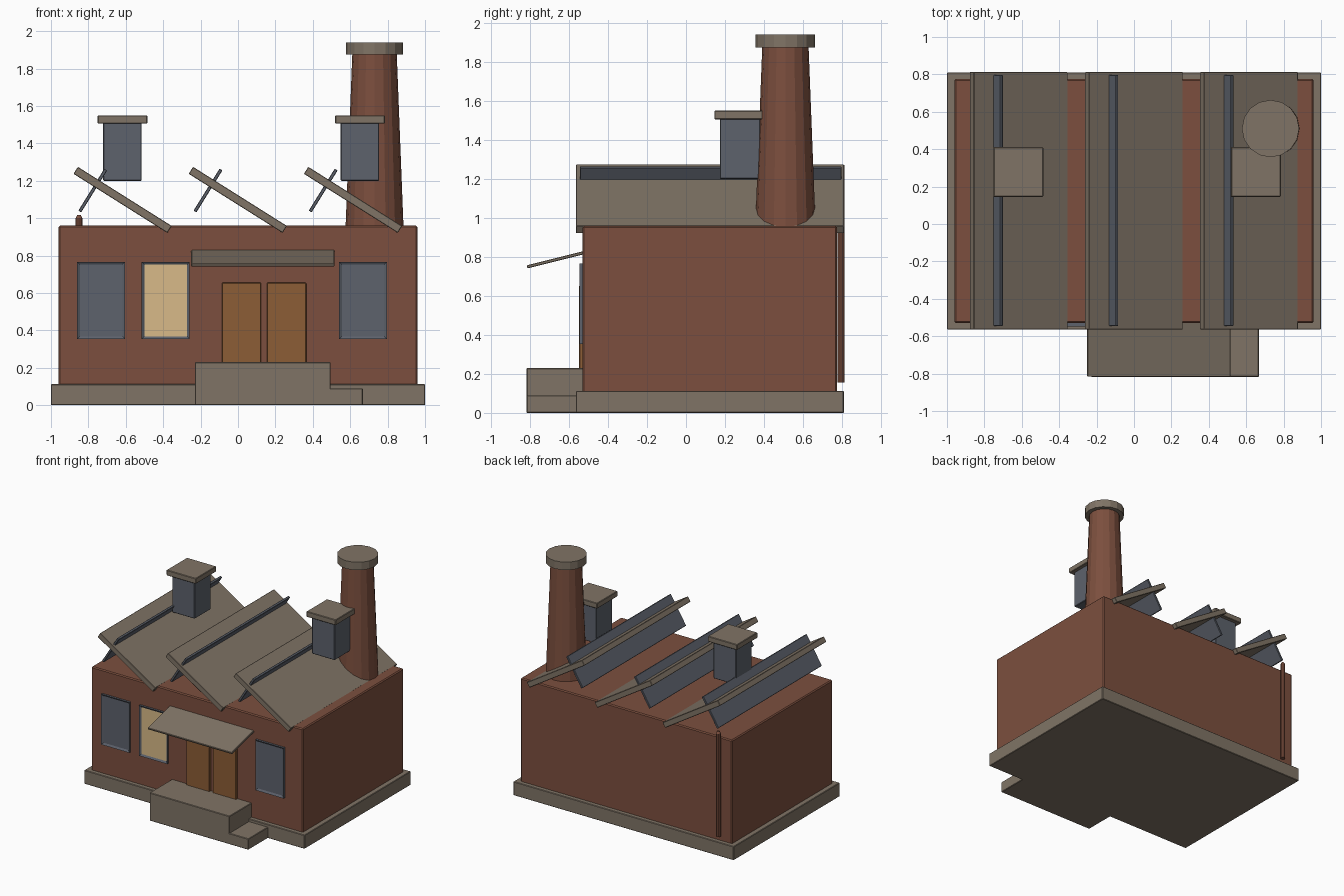
import bpy, bmesh, math
from mathutils import Vector

cube = bpy.data.objects.get("Cube")
if cube:
    bpy.data.objects.remove(cube, do_unlink=True)


def material(name, rgb):
    linear = [((c / 255 + 0.055) / 1.055) ** 2.4 for c in rgb] + [1]
    m = bpy.data.materials.new(name)
    m.use_nodes = True
    m.diffuse_color = linear
    bsdf = next(n for n in m.node_tree.nodes if n.type == 'BSDF_PRINCIPLED')
    bsdf.inputs["Base Color"].default_value = linear
    return m


BRICK = material("brick red", (124, 79, 62))
CONCRETE = material("warm concrete", (128, 116, 102))
SLATE = material("slate metal", (93, 98, 108))
LIT = material("lit glass", (216, 186, 136))
WOOD = material("door wood", (140, 93, 54))


def finish(name, bm, mat, bevel=0):
    bmesh.ops.recalc_face_normals(bm, faces=bm.faces)
    mesh = bpy.data.meshes.new(name)
    bm.to_mesh(mesh)
    bm.free()
    mesh.materials.append(mat)
    ob = bpy.data.objects.new(name, mesh)
    bpy.context.collection.objects.link(ob)
    if bevel:
        mod = ob.modifiers.new("soft edge", 'BEVEL')
        mod.width, mod.segments = bevel, 1
    return ob


def box(name, x, y, z, mat, bevel=0.004):
    """Box from (min, max) pairs."""
    bm = bmesh.new()
    bmesh.ops.create_cube(bm, size=1)
    for v in bm.verts:
        v.co = [sum(r) / 2 + c * (r[1] - r[0]) for r, c in zip((x, y, z), v.co)]
    return finish(name, bm, mat, bevel)


def slab(name, a, b, thick, span, axis, mat):
    """Tilted board: centre line a-b in the plane across axis, extruded along it."""
    a, b = Vector(a), Vector(b)
    d = (b - a).normalized()
    n = Vector((-d.y, d.x)) * thick / 2
    bm = bmesh.new()
    ring = []
    for p in (a + n, b + n, b - n, a - n):
        co = (p.x, span[0], p.y) if axis == 'y' else (span[0], p.x, p.y)
        ring.append(bm.verts.new(co))
    face = bm.faces.new(ring)
    out = bmesh.ops.extrude_face_region(bm, geom=[face])
    move = Vector((0, span[1] - span[0], 0)) if axis == 'y' else Vector((span[1] - span[0], 0, 0))
    bmesh.ops.translate(bm, vec=move, verts=[g for g in out["geom"] if isinstance(g, bmesh.types.BMVert)])
    return finish(name, bm, mat, 0.003)


def cone(name, x, y, z, r1, r2, mat, sides=16):
    bm = bmesh.new()
    bmesh.ops.create_cone(bm, cap_ends=True, segments=sides, radius1=r1, radius2=r2, depth=z[1] - z[0])
    bmesh.ops.translate(bm, vec=(x, y, sum(z) / 2), verts=bm.verts)
    return finish(name, bm, mat)


# Base, walls and entrance steps
box("foundation", (-1, 1), (-0.565, 0.81), (0, 0.113), CONCRETE)
box("brick_walls", (-0.96, 0.96), (-0.53, 0.775), (0.1, 0.96), BRICK, 0.008)
box("entrance_platform", (-0.23, 0.495), (-0.818, -0.52), (0, 0.23), CONCRETE)
box("side_step", (0.48, 0.667), (-0.818, -0.52), (0, 0.09), CONCRETE)
slab("door_canopy", (-0.815, 0.749), (-0.52, 0.823), 0.016, (-0.25, 0.515), 'x', CONCRETE)

# Windows: raised frame around an inset pane
for label, left, pane in (("left", -0.86, SLATE), ("lit", -0.515, LIT), ("right", 0.54, SLATE)):
    right, low, high, rim = left + 0.257, 0.353, 0.767, 0.022
    bm = bmesh.new()
    bmesh.ops.create_cube(bm, size=1)
    for v in bm.verts:
        v.co = ((left + right) / 2 + v.co.x * (right - left), -0.53 + v.co.y * 0.034,
                (low + high) / 2 + v.co.z * (high - low))
    bm.normal_update()
    front = min(bm.faces, key=lambda f: f.normal.y)
    bmesh.ops.inset_region(bm, faces=[front], thickness=rim)
    bmesh.ops.translate(bm, vec=(0, 0.01, 0), verts=front.verts)
    front.material_index = 1
    finish(label + "_window", bm, SLATE).data.materials.append(pane)

# Double doors
for label, left in (("left", -0.086), ("right", 0.155)):
    box(label + "_door", (left, left + 0.21), (-0.548, -0.52), (0.22, 0.655), WOOD)

# Sawtooth roof: a sloping panel and a skylight strip per bay
for i in range(3):
    s = -0.868 + 0.616 * i
    slab("roof_panel_%d" % (i + 1), (s, 1.256), (s + 0.502, 0.94), 0.044, (-0.565, 0.812), 'y', CONCRETE)
    slab("skylight_%d" % (i + 1), (s + 0.022, 1.036), (s + 0.161, 1.26), 0.018, (-0.545, 0.797), 'y', SLATE)

# Roof vents
for label, x in (("left", -0.618), ("right", 0.652)):
    box(label + "_vent", (x - 0.103, x + 0.103), (0.174, 0.38), (1.2, 1.51), SLATE)
    box(label + "_vent_cap", (x - 0.133, x + 0.133), (0.145, 0.411), (1.505, 1.55), CONCRETE)

# Chimney
cone("chimney", 0.73, 0.51, (0.9, 1.9), 0.157, 0.118, BRICK)
cone("chimney_cap", 0.73, 0.51, (1.875, 1.94), 0.153, 0.153, CONCRETE)

# Rear drainpipe with a rounded top
cone("drainpipe", -0.85, 0.795, (0.155, 1), 0.019, 0.019, BRICK, 10)
cone("drainpipe_top", -0.85, 0.795, (1, 1.016), 0.019, 0.01, BRICK, 10)
